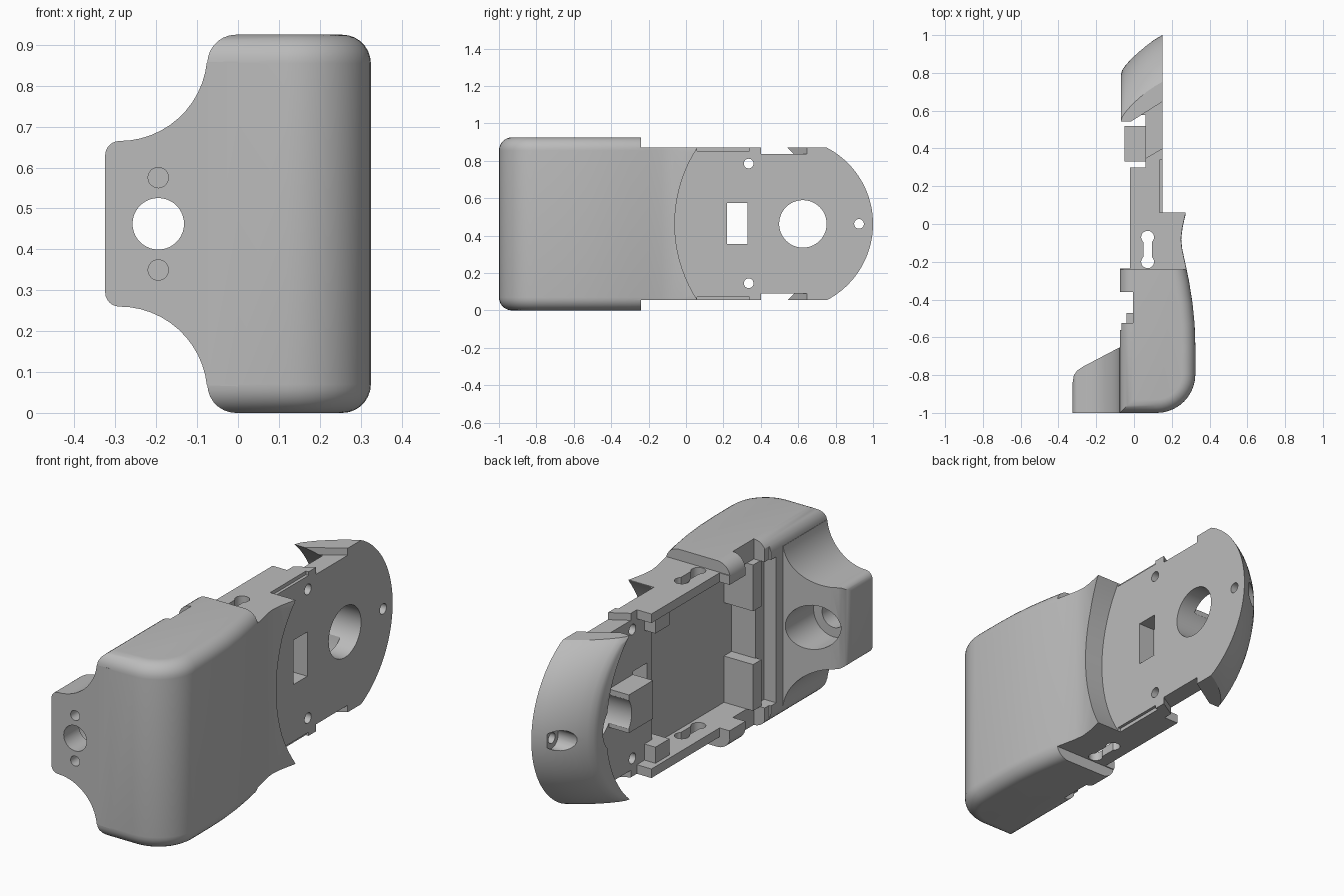
import bpy, bmesh
from math import sin, cos, radians
from mathutils import Vector

cube = bpy.data.objects.get("Cube")
if cube:
    bpy.data.objects.remove(cube)

grey = bpy.data.materials.new("matte grey")
grey.use_nodes = True
grey.diffuse_color = (0.5, 0.5, 0.5, 1)
grey.node_tree.nodes["Principled BSDF"].inputs["Base Color"].default_value = (0.5, 0.5, 0.5, 1)

MID = 0.4625          # mirror height
LOW, HIGH = 0.055, 0.87   # side faces of the tray


def arc(cx, cy, r, a, b, n=12):
    return [(cx + r * cos(radians(a + (b - a) * i / n)),
             cy + r * sin(radians(a + (b - a) * i / n))) for i in range(n + 1)]


def circle(cx, cy, r, n=40):
    return arc(cx, cy, r, 0, 360, n)[:-1]


def rect(a, b, c, d):
    return [(a, c), (b, c), (b, d), (a, d)]


def place(p, axis, t):
    u, v = p
    return Vector({"x": (t, u, v), "y": (u, t, v), "z": (u, v, t)}[axis])


def loft(name, rings, bevel=0):
    """Solid through a list of equal-length rings of points."""
    bm = bmesh.new()
    vs = [[bm.verts.new(p) for p in ring] for ring in rings]
    n = len(vs[0])
    for lower, upper in zip(vs, vs[1:]):
        for i in range(n):
            j = (i + 1) % n
            bm.faces.new((lower[i], lower[j], upper[j], upper[i]))
    bm.faces.new(vs[0][::-1])
    bm.faces.new(vs[-1])
    bmesh.ops.recalc_face_normals(bm, faces=bm.faces)
    if bevel:
        rim = [e for e in bm.edges if abs(e.verts[0].co.z - e.verts[1].co.z) < 1e-5]
        bmesh.ops.bevel(bm, geom=rim, offset=bevel, segments=7, profile=0.5,
                        affect='EDGES', clamp_overlap=False)
    mesh = bpy.data.meshes.new(name)
    bm.to_mesh(mesh)
    bm.free()
    ob = bpy.data.objects.new(name, mesh)
    mesh.materials.append(grey)
    bpy.context.collection.objects.link(ob)
    return ob


def prism(name, pts, axis, a, b, bevel=0):
    return loft(name, [[place(p, axis, t) for p in pts] for t in (a, b)], bevel)


def box(name, x0, x1, y0, y1, z0, z1):
    return prism(name, rect(x0, x1, y0, y1), "z", z0, z1)


def combine(ob, other, op="DIFFERENCE"):
    """Apply a boolean and discard the helper."""
    mod = ob.modifiers.new("cut", "BOOLEAN")
    mod.operation, mod.object, mod.solver = op, other, "EXACT"
    bpy.context.view_layer.objects.active = ob
    bpy.ops.object.modifier_apply(modifier=mod.name)
    bpy.data.objects.remove(other)


def cut_box(ob, *size):
    combine(ob, box("cutter", *size))


def cut_prism(ob, pts, axis, a, b):
    combine(ob, prism("cutter", pts, axis, a, b))


# Rounded grip housing
outline = [(-.075, -1), (.12, -1)] + arc(.12, -.795, .205, -90, 0, 10)[1:]
outline += [(.325, -.65), (.321, -.53), (.31, -.42), (.291, -.3), (.27, -.2),
            (.255, -.13), (.25, -.08), (.257, -.02), (.275, .06), (.3, .2), (-.075, .2)]
housing = prism("grip_housing", outline, "z", 0, 0.925, bevel=0.07)

# Front nose with concave flanks and a sloped back
half = arc(-.29, .88, .215, -6, -90) + arc(-.29, .63, .035, 90, 180, 6)
half = [(0, .86)] + half
mirrored = [(x, 2 * MID - z) for x, z in reversed(half)]
nose = prism("nose", half + mirrored, "y", -1, -0.6)
slope = [(-.4, -1.1), (-.4, -.85), (-.325, -.84), (-.318, -.8), (-.3, -.775),
         (-.27, -.755), (-.07, -.65), (.05, -.65), (.05, -1.1)]
combine(nose, prism("slope", slope, "z", -0.1, 1), "INTERSECT")
combine(housing, nose, "UNION")

# Trim the housing: end, narrow neck, curved lip, side notches
cut_box(housing, -1, 1, .06, 1, -1, 2)
for z0, z1 in ((-1, LOW), (HIGH, 2)):
    cut_box(housing, -1, 1, -.24, 1, z0, z1)
cut_prism(housing, circle(.686, MID, .746, 96), "x", .15, 1)
cut_box(housing, -1, -.02, -.235, 1, -1, 2)
cut_box(housing, -1, -.005, -.525, -.36, -1, 2)
cut_box(housing, -1, -.065, -.56, -.52, -1, 2)

# Open compartment and step in front of it
cut_box(housing, -1, .12, -.53, 1, .1, .825)
cut_box(housing, -1, -.01, -.6, -.5, .1, .825)

# Side slots, nose bore and blind holes
slot = rect(.05, .095, -.2, -.06)
cut_prism(housing, slot, "z", -1, 2)
for y in (-.2, -.07):
    cut_prism(housing, circle(.072, y, .034, 24), "z", -1, 2)
cut_prism(housing, circle(-.195, MID, .063), "y", -1.2, -.5)
cut_prism(housing, circle(-.195, MID, .11), "y", -.88, -.5)
for dz in (-.113, .113):
    cut_prism(housing, circle(-.195, MID + dz, .025, 24), "y", -1.2, -.93)

# Tail with domed cap: round-ended outline that shrinks toward the cap
def tail_ring(x, shift):
    end = arc(.54, MID, .46, -62.5, 62.5, 40)
    pts = [(.18, LOW)] + [(y + shift, min(max(z, LOW), HIGH)) for y, z in end] + [(.18, HIGH)]
    return [place(p, "x", x) for p in pts]

levels = [(.15, 0), (.11, -.023), (.07, -.05), (.03, -.083), (-.01, -.12),
          (-.045, -.16), (-.062, -.185), (-.07, -.21)]
tail = loft("tail_cap", [tail_ring(x, s) for x, s in levels])
cut_prism(tail, circle(.179, MID, .546, 96), "x", -1, .06)
notch = [(.25, .4), (.25, .71), (-.02, .54), (-.2, .54), (-.2, .3), (-.02, .3), (.15, .4)]
for z0, z1 in ((-1, .09), (.835, 2)):
    cut_prism(tail, notch, "z", z0, z1)

# Thin floor joining housing and tail
floor = box("tray_floor", .12, .15, .06, .18, LOW, HIGH)

# Central catch beside the square window
catch = box("catch", -.05, .06, .33, .52, .37, .56)

# Holes through the tail
cut_box(tail, -1, 1, .22, .33, .355, .575)
for part in (tail, catch):
    cut_prism(part, circle(.625, MID, .127, 56), "x", -1, 1)
for y, z in ((.335, .145), (.335, .785), (.925, MID)):
    cut_prism(tail, circle(y, z, .026, 24), "x", -1, 1)
cut_prism(tail, circle(.925, MID, .05, 28), "x", -1, .09)

# Shallow edge rebates on the outer face
for part in (floor, tail):
    for z0, z1 in ((0, .073), (.852, 1)):
        cut_box(part, .135, 1, 0, .34, z0, z1)

# Mirrored side walls, corner posts and compartment brackets
for side in ("lower", "upper"):
    def z_span(a, b):
        return (a, b) if side == "lower" else (2 * MID - b, 2 * MID - a)
    box(side + "_wall", -.02, .12, .06, .3, *z_span(LOW, .1))
    box(side + "_post", 0, .12, .13, .24, *z_span(.1, .18))
    box(side + "_bracket", -.04, .12, -.535, -.47, *z_span(.1, .33))

# Smooth curved faces, keep edges crisp
for ob in bpy.context.scene.objects:
    if ob.type == "MESH" and grey.name in ob.data.materials:
        bpy.ops.object.select_all(action="DESELECT")
        ob.select_set(True)
        bpy.context.view_layer.objects.active = ob
        bpy.ops.object.shade_smooth_by_angle(angle=radians(30))
